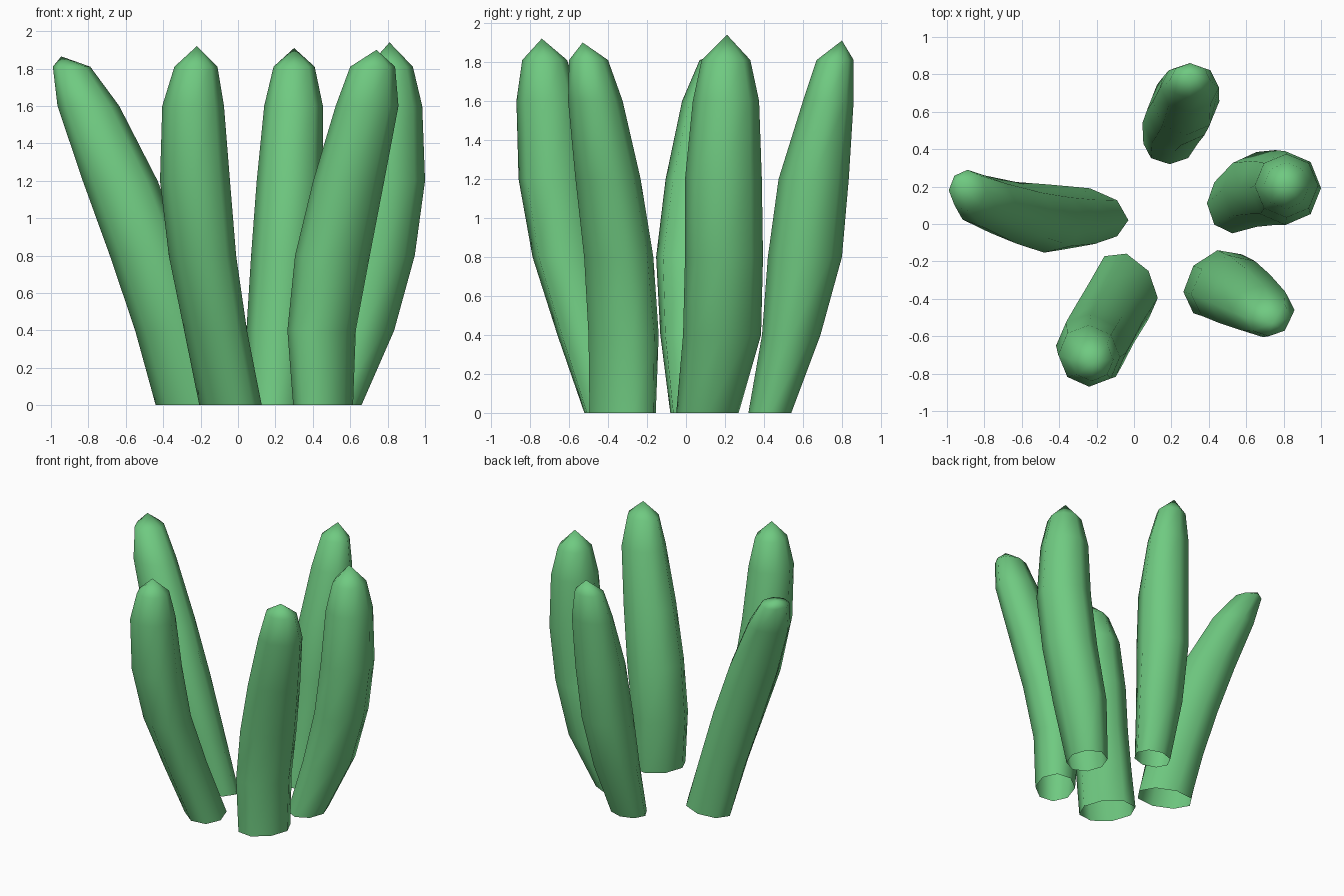
import bpy, bmesh, math

SIDES = 8
LEVELS = (0.0, 0.4, 0.8, 1.2, 1.6, 1.81)   # ring heights shared by all stalks

green = bpy.data.materials.new("leaf_green")
green.diffuse_color = (0.16, 0.59, 0.22, 1.0)


def stalk(name, rings, tip, skew=0.0):
    """Lofted eight-sided stalk, open at the ground; each ring is (cx, cy, rx, ry)."""
    bm = bmesh.new()
    loops = []
    for z, (cx, cy, rx, ry) in zip(LEVELS, rings):
        s = skew * (1 - z / LEVELS[-1])
        loops.append([bm.verts.new((cx + rx * math.cos(t), cy + ry * math.sin(t + s), z))
                      for t in (2 * math.pi * i / SIDES for i in range(SIDES))])
    for low, high in zip(loops, loops[1:]):
        for i in range(SIDES):
            j = (i + 1) % SIDES
            bm.faces.new((low[i], low[j], high[j], high[i]))
    # pointed tip
    apex = bm.verts.new(tip)
    for i in range(SIDES):
        bm.faces.new((loops[-1][i], loops[-1][(i + 1) % SIDES], apex))
    for f in bm.faces:
        f.smooth = True
    mesh = bpy.data.meshes.new(name)
    bm.to_mesh(mesh)
    bm.free()
    mesh.materials.append(green)
    bpy.context.collection.objects.link(bpy.data.objects.new(name, mesh))


# widest-leaning stalk on the left
stalk("left_stalk", [
    (-.235, .055, .205, .14), (-.35, .035, .20, .17), (-.48, .03, .205, .185),
    (-.63, .06, .20, .165), (-.80, .12, .165, .14), (-.89, .18, .10, .11)],
    (-.945, .235, 1.865), -.25)

# front stalk
stalk("front_stalk", [
    (-.04, -.34, .167, .19), (-.12, -.475, .168, .19), (-.19, -.60, .18, .19),
    (-.23, -.67, .187, .19), (-.24, -.705, .165, .165), (-.225, -.725, .115, .115)],
    (-.22, -.74, 1.92), -.3)

# back stalk
stalk("back_stalk", [
    (.19, .43, .14, .11), (.22, .54, .175, .15), (.25, .61, .18, .19),
    (.278, .655, .178, .18), (.297, .73, .157, .13), (.30, .765, .11, .095)],
    (.30, .80, 1.91))

# front right stalk
stalk("front_right_stalk", [
    (.455, -.325, .16, .178), (.447, -.32, .183, .185), (.505, -.345, .20, .18),
    (.592, -.40, .19, .168), (.69, -.465, .168, .14), (.72, -.50, .12, .10)],
    (.74, -.53, 1.9), .3)

# right stalk, the tallest
stalk("right_stalk", [
    (.525, .11, .135, .16), (.655, .185, .18, .20), (.755, .195, .19, .20),
    (.81, .192, .19, .197), (.815, .205, .17, .17), (.815, .205, .12, .125)],
    (.81, .21, 1.94))
